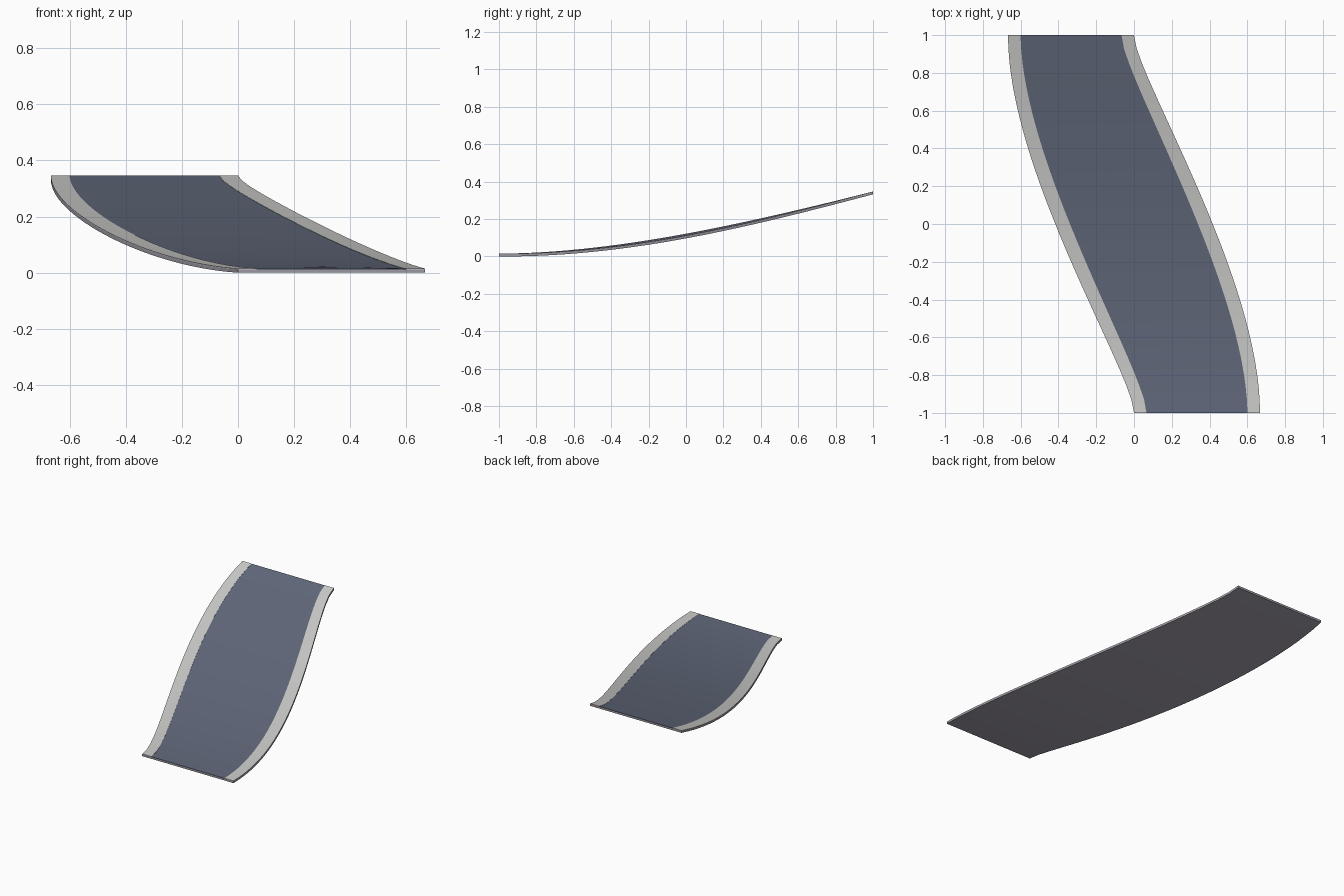
import bpy, bmesh, math

if "Cube" in bpy.data.objects:
    bpy.data.objects.remove(bpy.data.objects["Cube"])

N = 28           # slices along the length
THICK = 0.015    # slab thickness
KERB = 0.003     # height of the surface layer


def material(name, rgb):
    m = bpy.data.materials.new(name)
    m.diffuse_color = (*rgb, 1)
    m.use_nodes = True
    m.node_tree.nodes["Principled BSDF"].inputs["Base Color"].default_value = m.diffuse_color
    return m


kerb_mat = material("light_grey_kerb", (0.62, 0.62, 0.61))
road_mat = material("blue_grey_asphalt", (0.125, 0.145, 0.205))
base_mat = material("mauve_grey_base", (0.33, 0.31, 0.36))


def bez(a, b, c, d, t):
    s = 1 - t
    return a*s**3 + 3*b*s*s*t + 3*c*s*t*t + d*t**3


def right_edge(y):
    """x of the outer right edge; the left edge is its half-turn copy."""
    lo, hi = 0.0, 1.0
    for _ in range(40):
        t = (lo + hi) / 2
        if bez(1, 0.8, -0.27, -1, t) > y:
            lo = t
        else:
            hi = t
    return bez(0, 0, 0.667, 0.667, lo)


def bulge(y):
    return math.sin(math.pi * (y + 1) / 2)


def outer_r(y): return right_edge(y)
def outer_l(y): return -right_edge(-y)
def inner_r(y): return outer_r(y) - 0.066 - 0.012 * bulge(y)
def inner_l(y): return outer_l(y) + 0.066 + 0.012 * bulge(y)


def height(x, y):
    """Top of the ramp: flat start, rising end, slight bank to the left."""
    s = (y + 1) / 2
    mid = (outer_l(y) + outer_r(y)) / 2
    return THICK + 0.332 * (1.45*s*s - 0.45*s**3) - 0.012 * bulge(y) * (x - mid)


def strip(name, left, right, top, bottom, mat):
    """Closed band following the ramp between two edge curves."""
    bm = bmesh.new()
    rings = []
    for i in range(N + 1):
        y = -1 + 2 * i / N
        ring = []
        for x, dz in ((left(y), bottom), (right(y), bottom),
                      (right(y), top), (left(y), top)):
            ring.append(bm.verts.new((x, y, height(x, y) + dz)))
        rings.append(ring)
    for a, b in zip(rings, rings[1:]):
        for k in range(4):
            n = (k + 1) % 4
            bm.faces.new((a[k], a[n], b[n], b[k]))
    bm.faces.new(rings[0])
    bm.faces.new(rings[-1])
    bmesh.ops.recalc_face_normals(bm, faces=bm.faces)
    me = bpy.data.meshes.new(name)
    bm.to_mesh(me)
    bm.free()
    me.materials.append(mat)
    ob = bpy.data.objects.new(name, me)
    bpy.context.collection.objects.link(ob)
    bpy.ops.object.select_all(action='DESELECT')
    ob.select_set(True)
    bpy.context.view_layer.objects.active = ob
    bpy.ops.object.shade_smooth_by_angle(angle=math.radians(30))


# Base slab, driving surface and the two kerbs
strip("ramp_base", outer_l, outer_r, -KERB, -THICK, base_mat)
strip("road_surface", inner_l, inner_r, -0.001, -KERB, road_mat)
strip("left_kerb", outer_l, inner_l, 0, -KERB, kerb_mat)
strip("right_kerb", inner_r, outer_r, 0, -KERB, kerb_mat)
